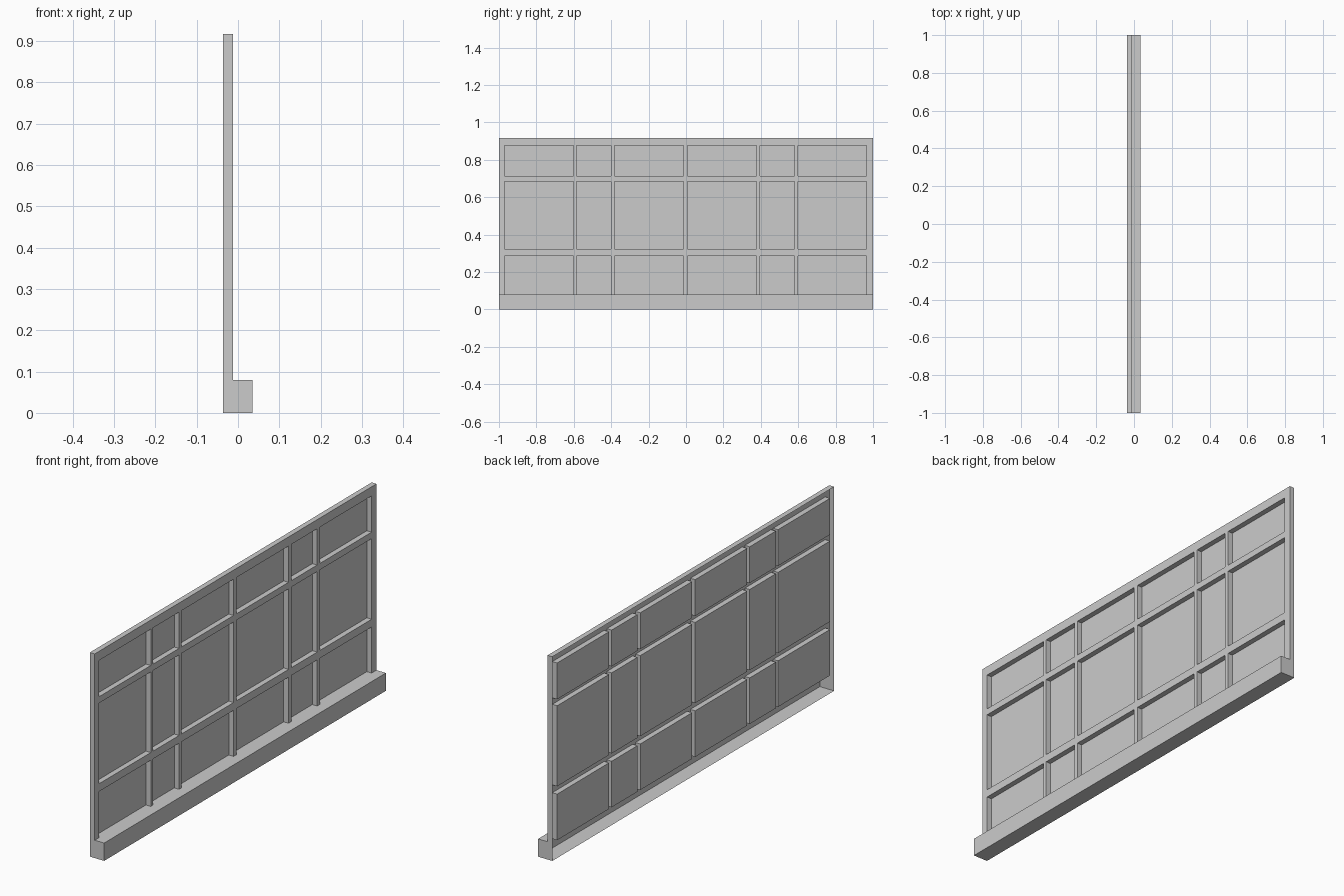
import bpy
import bmesh

if "Cube" in bpy.data.objects:
    bpy.data.objects.remove(bpy.data.objects["Cube"])

BACK, FACE, FRONT = -0.036, -0.012, 0.035   # x of panel floor, wall face, plinth face
PLINTH, TOP, HALF = 0.08, 0.917, 1.0


def make(name, quads):
    bm = bmesh.new()
    for q in quads:
        bm.faces.new([bm.verts.new(p) for p in q])
    bmesh.ops.remove_doubles(bm, verts=bm.verts, dist=1e-5)
    me = bpy.data.meshes.new(name)
    bm.to_mesh(me)
    bm.free()
    ob = bpy.data.objects.new(name, me)
    bpy.context.collection.objects.link(ob)
    return ob


def at(x, pts):
    return [(x, y, z) for y, z in pts]


def strip(a, b, x0, x1):
    # quad running along edge a-b, from depth x0 to x1
    return at(x0, (a, b)) + at(x1, (b, a))


# Wall: grid of rails and stiles with sunken panels, open at the back
ys = [-HALF, -0.971, -0.602, -0.586, -0.401, -0.383, -0.014,
      0.008, 0.376, 0.396, 0.579, 0.598, 0.966, HALF]
zs = [PLINTH, 0.287, 0.322, 0.684, 0.713, 0.876, TOP]
wall = []
for i in range(len(ys) - 1):
    for j in range(len(zs) - 1):
        c = [(ys[i], zs[j]), (ys[i + 1], zs[j]),
             (ys[i + 1], zs[j + 1]), (ys[i], zs[j + 1])]
        if i % 2 == 1 and j % 2 == 0:
            wall.append(at(BACK, c))
            wall += [strip(c[k], c[(k + 1) % 4], FACE, BACK) for k in range(4)]
        else:
            wall.append(at(FACE, c))

# Outer rim of the wall: two ends and top
rim = [(HALF, PLINTH), (HALF, TOP), (-HALF, TOP), (-HALF, PLINTH)]
wall += [strip(a, b, BACK, FACE) for a, b in zip(rim, rim[1:])]
make("panelled_wall", wall)

# Plinth: hollow skirting, open at the back
profile = [(BACK, 0), (FRONT, 0), (FRONT, PLINTH), (FACE, PLINTH)]
plinth = [[(a[0], HALF, a[1]), (b[0], HALF, b[1]),
           (b[0], -HALF, b[1]), (a[0], -HALF, a[1])]
          for a, b in zip(profile, profile[1:])]
cap = [(BACK, 0), (FRONT, 0), (FRONT, PLINTH), (BACK, PLINTH)]
plinth.append([(x, -HALF, z) for x, z in cap])
plinth.append([(x, HALF, z) for x, z in reversed(cap)])
make("plinth", plinth)
